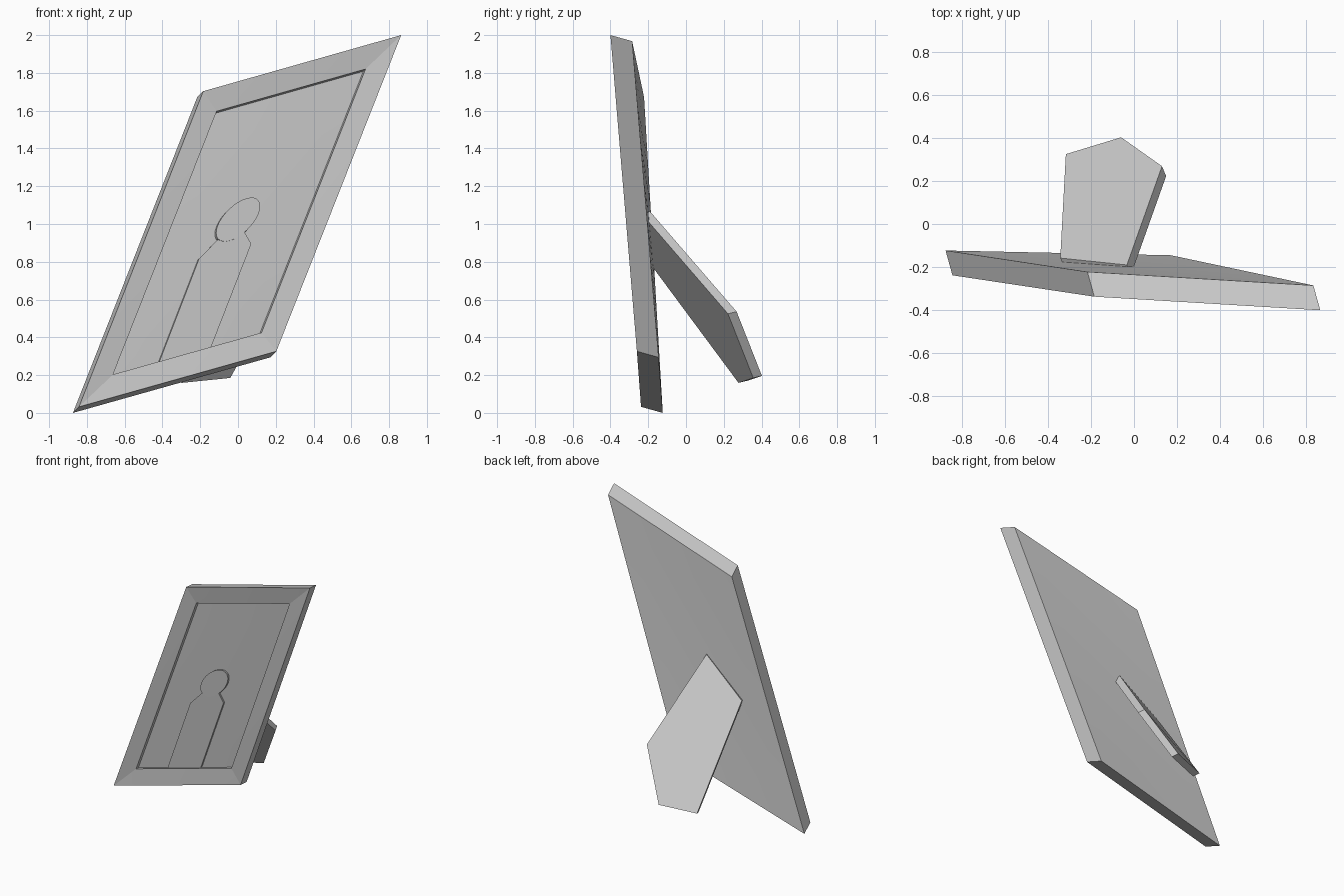
import bpy, bmesh, math
from mathutils import Vector

if "Cube" in bpy.data.objects:
    bpy.data.objects.remove(bpy.data.objects["Cube"])

# Corners of the leaning, slightly twisted front face and the depth direction
BL, BR = Vector((-0.842, -0.238, 0.032)), Vector((0.203, -0.26, 0.326))
TL, TR = Vector((-0.184, -0.337, 1.703)), Vector((0.864, -0.40, 2.0))
DEPTH = Vector((-0.032, 0.115, -0.032))


def place(p):
    """Map flat frame coordinates (across, up, depth), each 0..1, into the world."""
    s, t, d = p
    return BL.lerp(BR, s).lerp(TL.lerp(TR, s), t) + DEPTH * d


def finish(name, bm, mapped=True, cuts=0):
    if cuts:
        bmesh.ops.subdivide_edges(bm, edges=bm.edges[:], cuts=cuts, use_grid_fill=True)
    if mapped:
        for v in bm.verts:
            v.co = place(v.co)
    bmesh.ops.recalc_face_normals(bm, faces=bm.faces[:])
    mesh = bpy.data.meshes.new(name)
    bm.to_mesh(mesh)
    bm.free()
    ob = bpy.data.objects.new(name, mesh)
    bpy.context.collection.objects.link(ob)
    bpy.ops.object.select_all(action='DESELECT')
    ob.select_set(True)
    bpy.context.view_layer.objects.active = ob
    bpy.ops.object.shade_smooth_by_angle(angle=math.radians(3))
    return ob


def prism(bm, points, offset):
    """Closed slab from an outline pushed along an offset."""
    offset = Vector(offset)
    a = [bm.verts.new(p) for p in points]
    b = [bm.verts.new(Vector(p) + offset) for p in points]
    bm.faces.new(a)
    bm.faces.new(b[::-1])
    for i in range(len(a)):
        j = (i + 1) % len(a)
        bm.faces.new((a[i], b[i], b[j], a[j]))


# Frame: back, sides, sloping mitred border, recess wall and picture panel
bm = bmesh.new()
rings = []
for mx, my, d in ((0, 0, 1), (0, 0, 0), (0.124, 0.083, 0.12), (0.124, 0.083, 0.5)):
    rings.append([bm.verts.new(c) for c in ((mx, my, d), (1 - mx, my, d),
                                            (1 - mx, 1 - my, d), (mx, 1 - my, d))])
for lo, hi in zip(rings, rings[1:]):
    for i in range(4):
        j = (i + 1) % 4
        bm.faces.new((lo[i], lo[j], hi[j], hi[i]))
bm.faces.new(rings[0])
bm.faces.new(rings[-1])
finish("picture_frame", bm, cuts=7)

# Raised figure silhouette: torso with sloped shoulders
bm = bmesh.new()
torso = [(0.363, 0.083), (0.625, 0.083), (0.622, 0.412), (0.558, 0.46),
         (0.42, 0.46), (0.358, 0.412)]
prism(bm, [(s, t, 0.3) for s, t in torso], (0, 0, 0.25))
finish("figure_body", bm)

# Raised figure silhouette: round head
bm = bmesh.new()
n = 32
prism(bm, [(0.492 + 0.103 * math.cos(2 * math.pi * i / n),
            0.512 + 0.067 * math.sin(2 * math.pi * i / n), 0.28) for i in range(n)],
      (0, 0, 0.27))
finish("figure_head", bm)

# Five-sided prop at the back
bm = bmesh.new()
prop = [(-0.06, 0.402, 0.196), (0.13, 0.268, 0.536), (-0.033, -0.19, 1.066),
        (-0.342, -0.158, 0.82), (-0.316, 0.324, 0.17)]
prism(bm, prop, (0.019, -0.046, -0.011))
finish("back_prop", bm, mapped=False)
